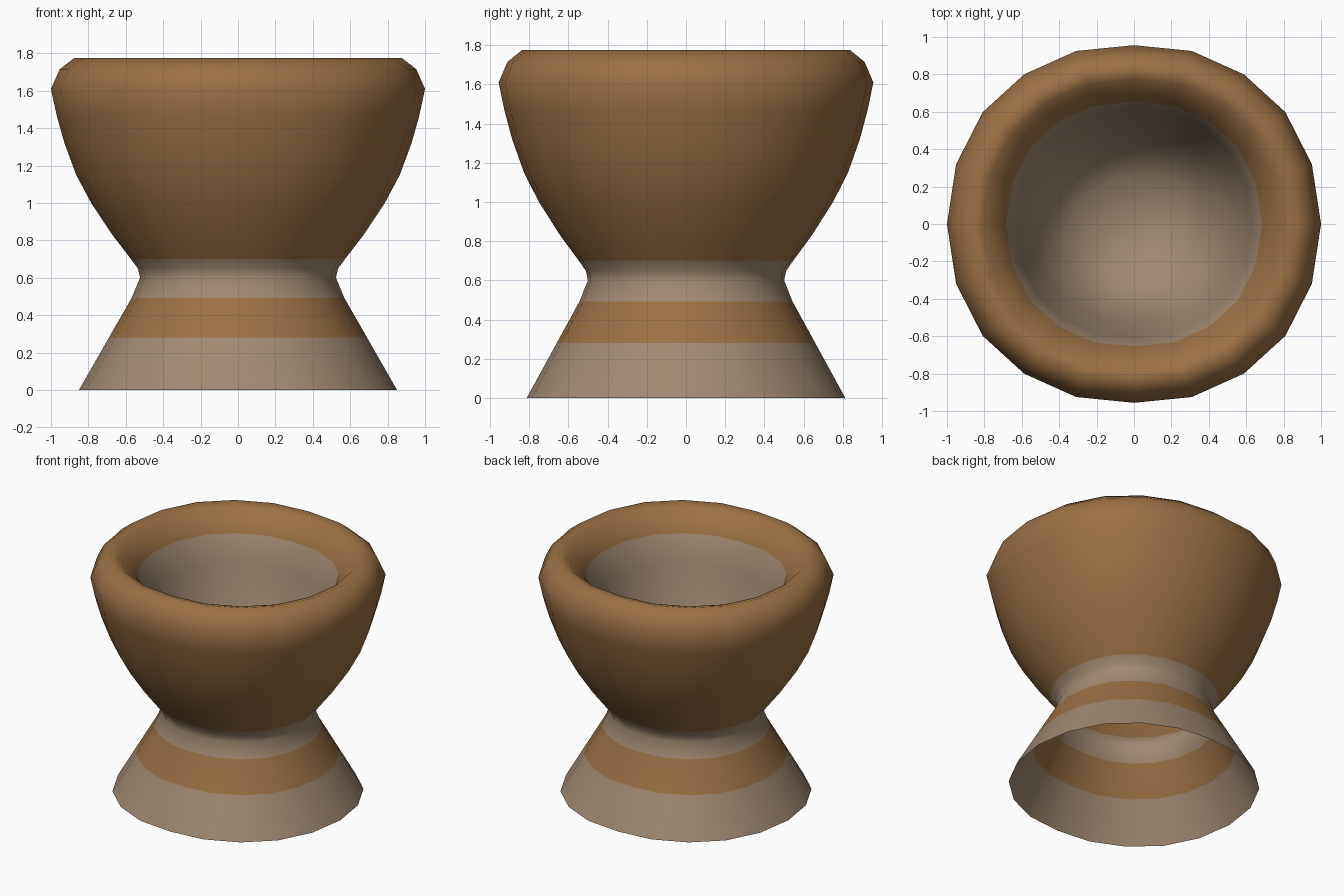
import bpy, bmesh, math

if "Cube" in bpy.data.objects:
    bpy.data.objects.remove(bpy.data.objects["Cube"])

SIDES = 20
DEPTH = [0.0, 0.32, 0.598, 0.80, 0.925, 0.956]  # slightly flattened round section


def material(name, rgb):
    m = bpy.data.materials.new(name)
    m.diffuse_color = (*rgb, 1.0)
    m.use_nodes = True
    m.node_tree.nodes["Principled BSDF"].inputs["Base Color"].default_value = m.diffuse_color
    return m


brown = material("brown glaze", (0.325, 0.165, 0.061))
clay = material("grey clay", (0.350, 0.250, 0.170))


def section(i):
    """Unit position of corner i on the 20-sided section."""
    a = 2 * math.pi * i / SIDES
    q = i % 10
    y = DEPTH[q if q <= 5 else 10 - q]
    return math.cos(a), y if i <= 10 else -y


def lathe(name, profile, is_brown):
    """Spin (radius, height) points; colour each band by its index."""
    bm = bmesh.new()
    rings = []
    for r, z in profile:
        if r == 0:
            rings.append([bm.verts.new((0, 0, z))] * SIDES)
        else:
            rings.append([bm.verts.new((r * section(i)[0], r * section(i)[1], z))
                          for i in range(SIDES)])
    for k in range(len(rings) - 1):
        lo, hi = rings[k], rings[k + 1]
        for i in range(SIDES):
            j = (i + 1) % SIDES
            corners = list(dict.fromkeys([lo[i], lo[j], hi[j], hi[i]]))
            f = bm.faces.new(corners)
            f.smooth = True
            f.material_index = 0 if is_brown(k) else 1
    me = bpy.data.meshes.new(name)
    bm.to_mesh(me)
    bm.free()
    me.materials.append(brown)
    me.materials.append(clay)
    ob = bpy.data.objects.new(name, me)
    bpy.context.collection.objects.link(ob)
    return ob


# Hollow flared stand with one painted stripe
stand = [(0.85, 0.0), (0.69, 0.28), (0.568, 0.493), (0.524, 0.60),
         (0.534, 0.648), (0.572, 0.70)]
lathe("stand", stand, lambda k: k == 1)

# Bowl: outer wall, thick rolled rim, then the deep clay-coloured lining
outer = [(0.572, 0.70), (0.672, 0.83), (0.785, 1.0), (0.865, 1.15),
         (0.928, 1.32), (0.97, 1.47), (1.0, 1.61), (0.953, 1.715),
         (0.876, 1.775), (0.81, 1.755), (0.685, 1.615)]
lining = [(0.635, 1.40), (0.55, 1.10), (0.44, 0.85), (0.27, 0.70), (0.0, 0.65)]
lathe("bowl", outer + lining, lambda k: k < len(outer) - 1)
